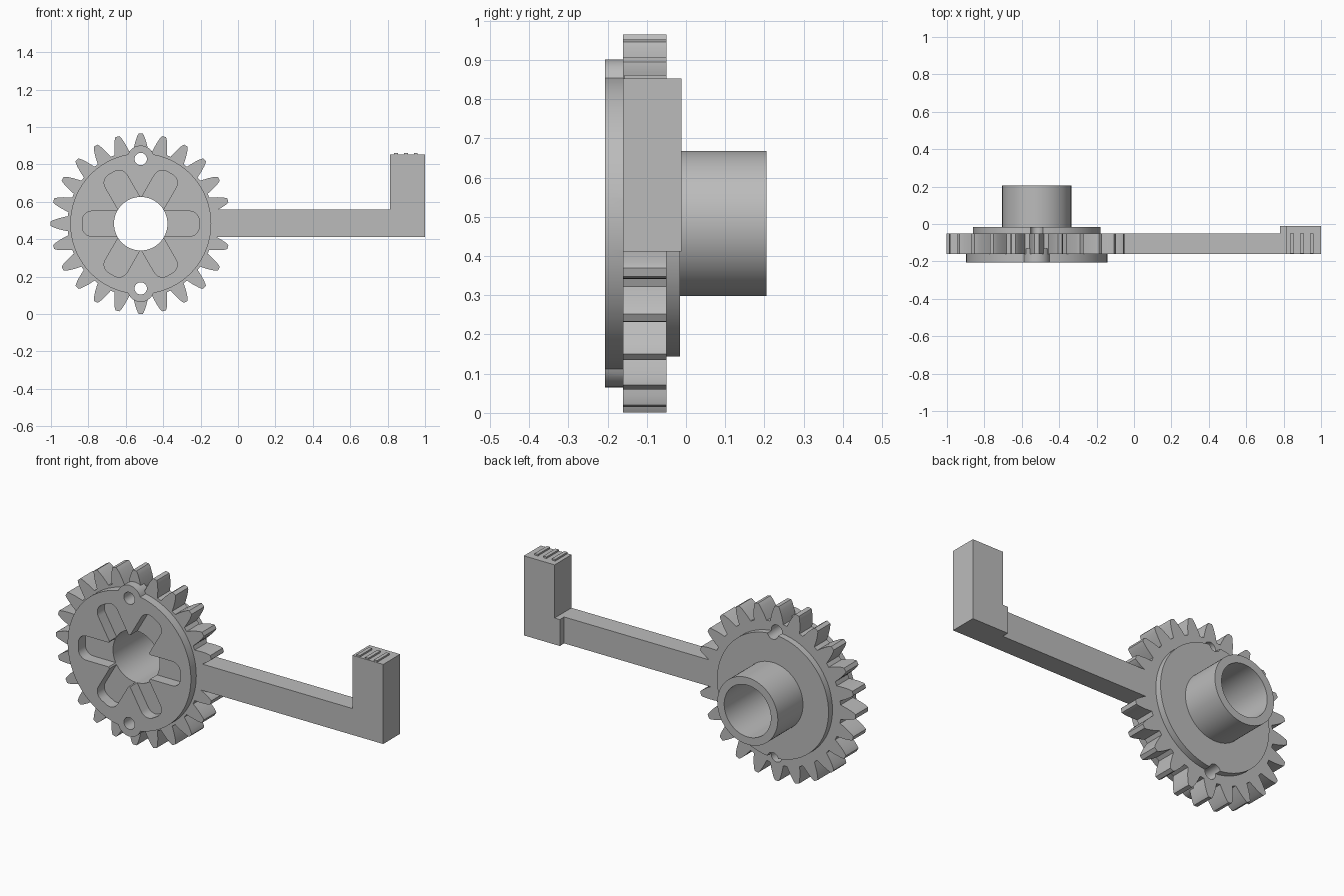
import bpy, bmesh
from math import sin, cos, pi, radians
from mathutils import Vector, Matrix

if "Cube" in bpy.data.objects:
    bpy.data.objects.remove(bpy.data.objects["Cube"])

CX, CZ = -0.52, 0.483          # gear axis
TEETH = 24
ROOT, TIP = 0.39, 0.482

grey = bpy.data.materials.new("plain grey")
grey.use_nodes = True
COLOUR = (0.5, 0.5, 0.5, 1)
grey.diffuse_color = COLOUR
grey.node_tree.nodes["Principled BSDF"].inputs["Base Color"].default_value = COLOUR


def prism(name, points, y0, y1):
    """Extrude an outline in the xz plane from y0 to y1."""
    bm = bmesh.new()
    face = bm.faces.new([bm.verts.new((x, y0, z)) for x, z in points])
    top = bmesh.ops.extrude_face_region(bm, geom=[face])["geom"]
    moved = [v for v in top if isinstance(v, bmesh.types.BMVert)]
    bmesh.ops.translate(bm, verts=moved, vec=(0, y1 - y0, 0))
    bmesh.ops.recalc_face_normals(bm, faces=bm.faces)
    mesh = bpy.data.meshes.new(name)
    bm.to_mesh(mesh)
    bm.free()
    mesh.materials.append(grey)
    obj = bpy.data.objects.new(name, mesh)
    bpy.context.collection.objects.link(obj)
    return obj


def circle(r, x=CX, z=CZ, n=72):
    return [(x + r * cos(2 * pi * i / n), z + r * sin(2 * pi * i / n)) for i in range(n)]


def rect(x0, x1, z0, z1):
    return [(x0, z0), (x1, z0), (x1, z1), (x0, z1)]


def combine(target, other, operation):
    """Apply a boolean and discard the tool object."""
    other.hide_render = True
    mod = target.modifiers.new("combine", "BOOLEAN")
    mod.operation, mod.solver, mod.object = operation, "EXACT", other
    bpy.context.view_layer.objects.active = target
    bpy.ops.object.modifier_apply(modifier=mod.name)
    bpy.data.objects.remove(other)


def turned(points, angle):
    """Rotate points given about the origin, then move them to the gear axis."""
    rot = Matrix.Rotation(angle, 2)
    return [tuple(rot @ Vector(p) + Vector((CX, CZ))) for p in points]


# Gear outline: curved tooth flanks with small rounded tips
flank = [(ROOT, 0.040), (0.41, 0.036), (0.435, 0.030), (0.46, 0.022), (0.474, 0.016), (TIP, 0.011)]
tooth = [(r, -w) for r, w in flank] + [(r, w) for r, w in reversed(flank)]
outline = []
for i in range(TEETH):
    outline += turned(tooth, 2 * pi * i / TEETH)
gear = prism("gear_with_arm", outline, -0.16, -0.05)

# Flanges, hub and pin bosses
combine(gear, prism("front_flange", circle(0.377), -0.207, -0.10), "UNION")
combine(gear, prism("back_flange", circle(0.341), -0.10, -0.015), "UNION")
combine(gear, prism("hub", circle(0.185), -0.08, 0.205), "UNION")
for side in (-1, 1):
    combine(gear, prism("pin_boss", circle(0.072, z=CZ + side * 0.346, n=40), -0.207, -0.13), "UNION")

# Arm with an upright post: an L outline, plus the thicker back of the post
arm = [(-0.25, 0.412), (1, 0.412), (1, 0.852), (0.812, 0.852), (0.812, 0.558), (-0.25, 0.558)]
combine(gear, prism("arm", arm, -0.16, -0.05), "UNION")
thick = [(0.78, 0.412), (1, 0.412), (1, 0.852), (0.812, 0.852), (0.812, 0.558), (0.78, 0.558)]
combine(gear, prism("post_back", thick, -0.16, -0.012), "UNION")

# Bore and pin holes
combine(gear, prism("bore", circle(0.143), -0.3, 0.3), "DIFFERENCE")
for side in (-1, 1):
    combine(gear, prism("pin_hole", circle(0.033, z=CZ + side * 0.346, n=32), -0.3, 0.1), "DIFFERENCE")

# Six blind slots radiating from the bore, with rounded outer corners
HALF, END, CORNER = 0.067, 0.312, 0.05
slot = [(0.10, -HALF)]
for start, z in ((-90, CORNER - HALF), (0, HALF - CORNER)):
    for k in range(9):
        a = radians(start + 90 * k / 8)
        slot.append((END - CORNER + CORNER * cos(a), z + CORNER * sin(a)))
slot.append((0.10, HALF))
for i in range(6):
    combine(gear, prism("slot", turned(slot, i * pi / 3), -0.3, -0.145), "DIFFERENCE")

# Grip ridges on the post
for x in (0.845, 0.898, 0.951):
    prism("grip_ridge", rect(x - 0.01, x + 0.01, 0.845, 0.861), -0.157, -0.05)

# Smooth the round walls and keep the edges crisp
bpy.ops.object.select_all(action="DESELECT")
gear.select_set(True)
bpy.context.view_layer.objects.active = gear
bpy.ops.object.shade_smooth_by_angle(angle=radians(25))
